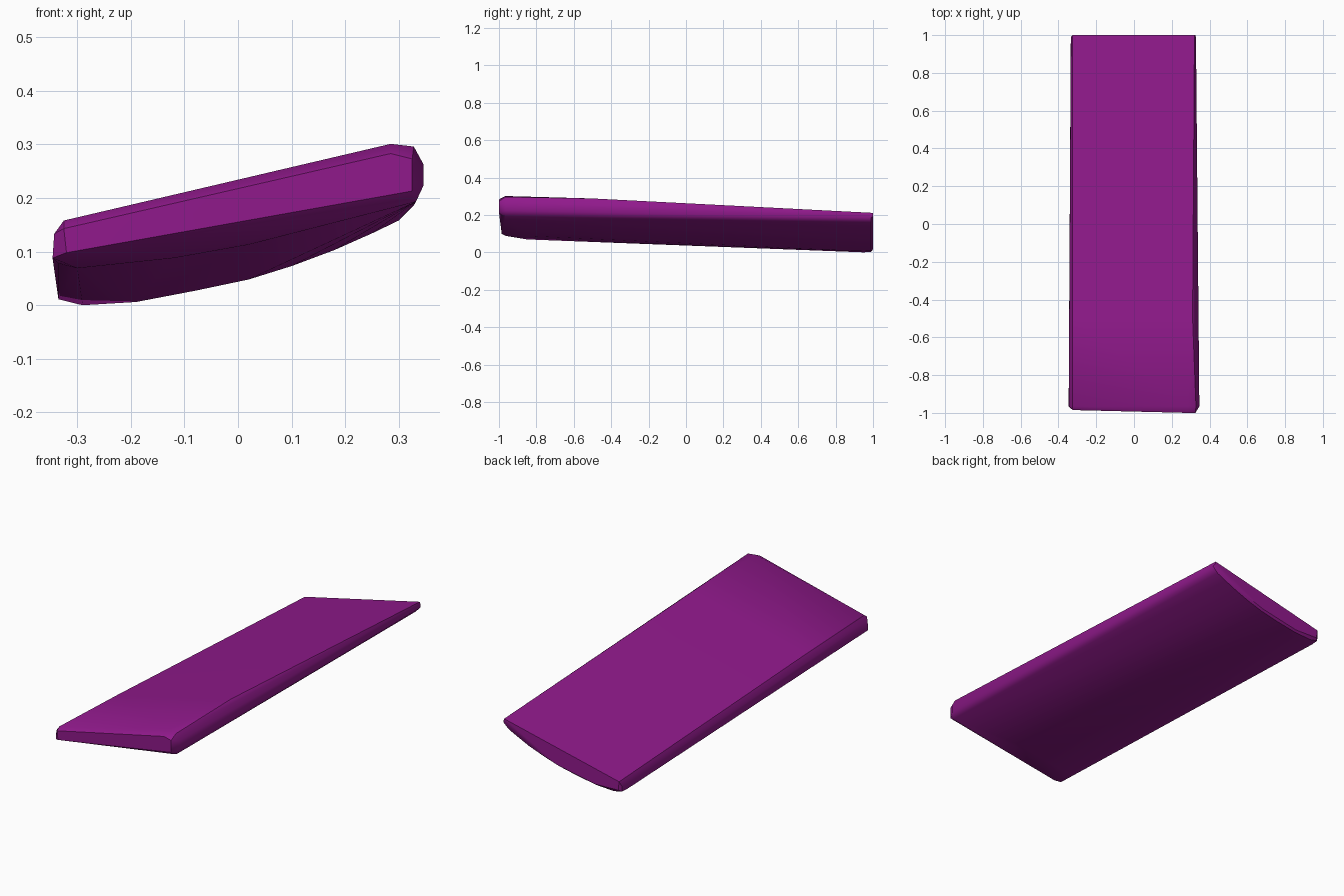
import bpy, bmesh, math

# Cross-sections along the slab: y -> (x, z) outline points
SECTIONS = {
    # front nose face
    -0.985: [(-0.325, 0.145), (-0.32, 0.10), (0.32, 0.20)],
    -1.0: [(0.285, 0.285), (0.325, 0.275), (0.325, 0.215)],
    # rounded rim just behind the nose
    -0.965: [(-0.325, 0.16), (-0.343, 0.135), (-0.346, 0.09), (-0.325, 0.095),
             (0.285, 0.303), (0.328, 0.298), (0.346, 0.265), (0.346, 0.225), (0.332, 0.195)],
    -0.85: [(-0.335, 0.08), (-0.30, 0.071), (-0.12, 0.09), (0.02, 0.115), (0.18, 0.155)],
    -0.5: [(-0.325, 0.142), (0.31, 0.29), (-0.343, 0.105)],
    # back end: flat top, curved belly
    0.95: [(-0.335, 0.013), (-0.29, 0.002), (-0.19, 0.008)],
    0.99: [(-0.327, 0.062), (-0.334, 0.04), (-0.333, 0.015), (-0.29, 0.005), (-0.19, 0.01),
           (-0.08, 0.029), (0.02, 0.05), (0.10, 0.075), (0.18, 0.105),
           (0.25, 0.136), (0.30, 0.16), (0.328, 0.188)],
    1.0: [(-0.325, 0.066), (0.32, 0.213), (0.325, 0.195), (0.18, 0.112),
          (0.02, 0.058), (-0.19, 0.018), (-0.32, 0.022)],
}

# Slab body: convex skin stretched over the sections
bm = bmesh.new()
for y, outline in SECTIONS.items():
    for x, z in outline:
        bm.verts.new((x, y, z))
hull = bmesh.ops.convex_hull(bm, input=bm.verts[:])
loose = [v for v in bm.verts if not v.link_faces]
bmesh.ops.delete(bm, geom=loose, context='VERTS')
bmesh.ops.recalc_face_normals(bm, faces=bm.faces[:])
zmin = min(v.co.z for v in bm.verts)
bmesh.ops.translate(bm, verts=bm.verts[:], vec=(0, 0, -zmin))

mesh = bpy.data.meshes.new("slab")
bm.to_mesh(mesh)
bm.free()
slab = bpy.data.objects.new("slab", mesh)
bpy.context.collection.objects.link(slab)

# Purple finish
purple = bpy.data.materials.new("purple")
purple.diffuse_color = (0.28, 0.01, 0.26, 1)
mesh.materials.append(purple)

# Soft shading with crisp rim edges
bpy.context.view_layer.objects.active = slab
slab.select_set(True)
bpy.ops.object.shade_smooth_by_angle(angle=math.radians(30))
